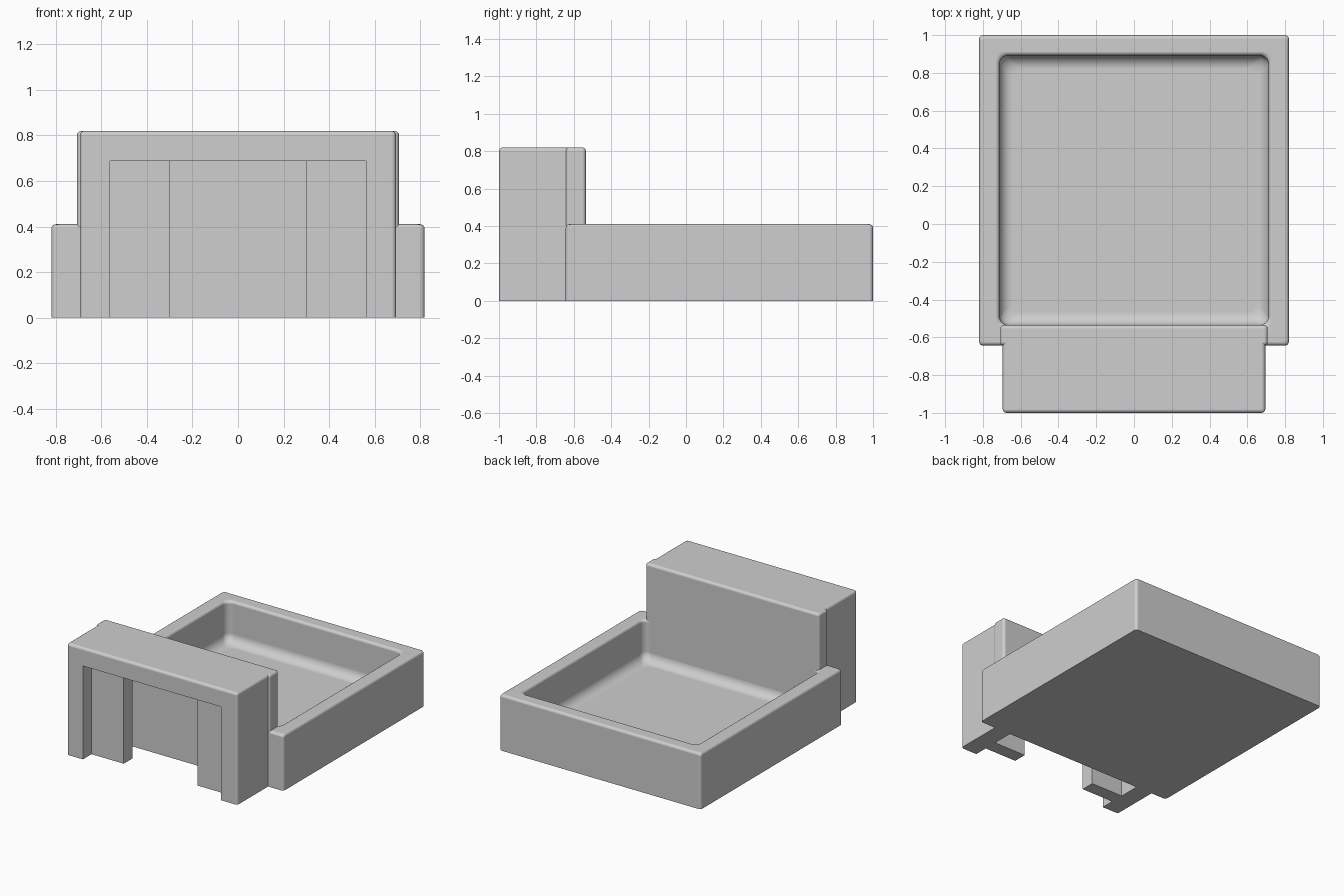
import bpy
import bmesh
from math import cos, sin, pi, radians

if "Cube" in bpy.data.objects:
    bpy.data.objects.remove(bpy.data.objects["Cube"], do_unlink=True)

GREY = (0.62, 0.62, 0.62, 1)
grey = bpy.data.materials.new("light_grey")
grey.use_nodes = True
grey.diffuse_color = GREY
grey.node_tree.nodes["Principled BSDF"].inputs["Base Color"].default_value = GREY


def finish(name, bm):
    """Turn a bmesh into a named object with flat faces and soft rounded edges."""
    bmesh.ops.recalc_face_normals(bm, faces=bm.faces)
    mesh = bpy.data.meshes.new(name)
    bm.to_mesh(mesh)
    bm.free()
    mesh.materials.append(grey)
    obj = bpy.data.objects.new(name, mesh)
    bpy.context.collection.objects.link(obj)
    bpy.ops.object.select_all(action="DESELECT")
    obj.select_set(True)
    bpy.context.view_layer.objects.active = obj
    bpy.ops.object.shade_smooth_by_angle(angle=radians(35))
    weighted = obj.modifiers.new("flat_face_shading", "WEIGHTED_NORMAL")
    weighted.keep_sharp = True
    weighted.weight = 100


def rounded_ring(bm, hx, y0, y1, z, r, steps=5):
    """Ring of vertices around a rectangle with rounded corners."""
    corners = [(hx - r, y1 - r), (r - hx, y1 - r), (r - hx, y0 + r), (hx - r, y0 + r)]
    ring = []
    for i, (cx, cy) in enumerate(corners):
        for k in range(steps + 1):
            a = (i + k / steps) * pi / 2
            ring.append(bm.verts.new((cx + r * cos(a), cy + r * sin(a), z)))
    return ring


def extruded_profile(name, points, y0, y1, width, radius, round_back=False):
    """Extrude an xz outline along y, rounding its upright corners and top edges."""
    bm = bmesh.new()
    front = bm.faces.new([bm.verts.new((x, y0, z)) for x, z in points])
    ext = bmesh.ops.extrude_face_region(bm, geom=[front])
    moved = [v for v in ext["geom"] if isinstance(v, bmesh.types.BMVert)]
    bmesh.ops.translate(bm, verts=moved, vec=(0, y1 - y0, 0))
    top = max(z for x, z in points)
    edges = []
    for e in bm.edges:
        a, b = (v.co for v in e.verts)
        upright = (abs(a.x - b.x) < 1e-4 and abs(a.y - b.y) < 1e-4
                   and abs(abs(a.x) - width) < 1e-4)
        on_top = min(a.z, b.z) > top - 1e-4
        at_back = min(a.y, b.y) > y1 - 1e-4
        if (upright or on_top) and (round_back or not at_back):
            edges.append(e)
    bmesh.ops.bevel(bm, geom=edges, offset=radius, segments=4, profile=0.5, affect="EDGES")
    finish(name, bm)


# Open tray: one section swept from the underside, over the rim, to the floor
X, FRONT, BACK, RIM, FLOOR = 0.82, -0.643, 1.0, 0.41, 0.105
WALL, SOFT, COVE = 0.107, 0.02, 0.07
section = [(0, 0, SOFT)]
for k in range(5):
    a = k / 4 * pi / 2
    section.append((SOFT * (1 - cos(a)), RIM - SOFT * (1 - sin(a)), SOFT))
for k in range(5):
    a = k / 4 * pi / 2
    section.append((WALL - SOFT * (1 - sin(a)), RIM - SOFT * (1 - cos(a)), 0.05))
for k in range(7):
    a = k / 6 * pi / 2
    section.append((WALL + COVE * (1 - cos(a)), FLOOR + COVE * (1 - sin(a)), 0.05))

bm = bmesh.new()
rings = [rounded_ring(bm, X - d, FRONT + d, BACK - d, z, r) for d, z, r in section]
for lower, upper in zip(rings, rings[1:]):
    for i in range(len(lower)):
        j = (i + 1) % len(lower)
        bm.faces.new((lower[i], lower[j], upper[j], upper[i]))
bm.faces.new(rings[0])
bm.faces.new(rings[-1])
finish("tray", bm)

# Tall wall flush with the front side of the tray
TOP, TALL, BASE, SKIN = 0.82, 0.708, 0.001, 0.001
extruded_profile("tall_wall", [(-TALL, BASE), (TALL, BASE), (TALL, TOP), (-TALL, TOP)],
                 FRONT - SKIN, FRONT + WALL + SKIN, TALL, SOFT, round_back=True)

# Front portal with a wide opening through it
HALF, OPEN, HEAD = 0.695, 0.562, 0.687
portal = [(-HALF, 0), (-OPEN, 0), (-OPEN, HEAD), (OPEN, HEAD),
          (OPEN, 0), (HALF, 0), (HALF, TOP), (-HALF, TOP)]
extruded_profile("front_portal", portal, -1.0, FRONT + 0.02, HALF, SOFT)

# Upright panels set back inside the opening
for side, name in ((1, "left_panel"), (-1, "right_panel")):
    bm = bmesh.new()
    bmesh.ops.create_cube(bm, size=1)
    for v in bm.verts:
        v.co.x = side * (0.435 + v.co.x * 0.27)
        v.co.y = -0.85 + v.co.y * 0.1
        v.co.z = 0.35 + v.co.z * 0.7
    finish(name, bm)
